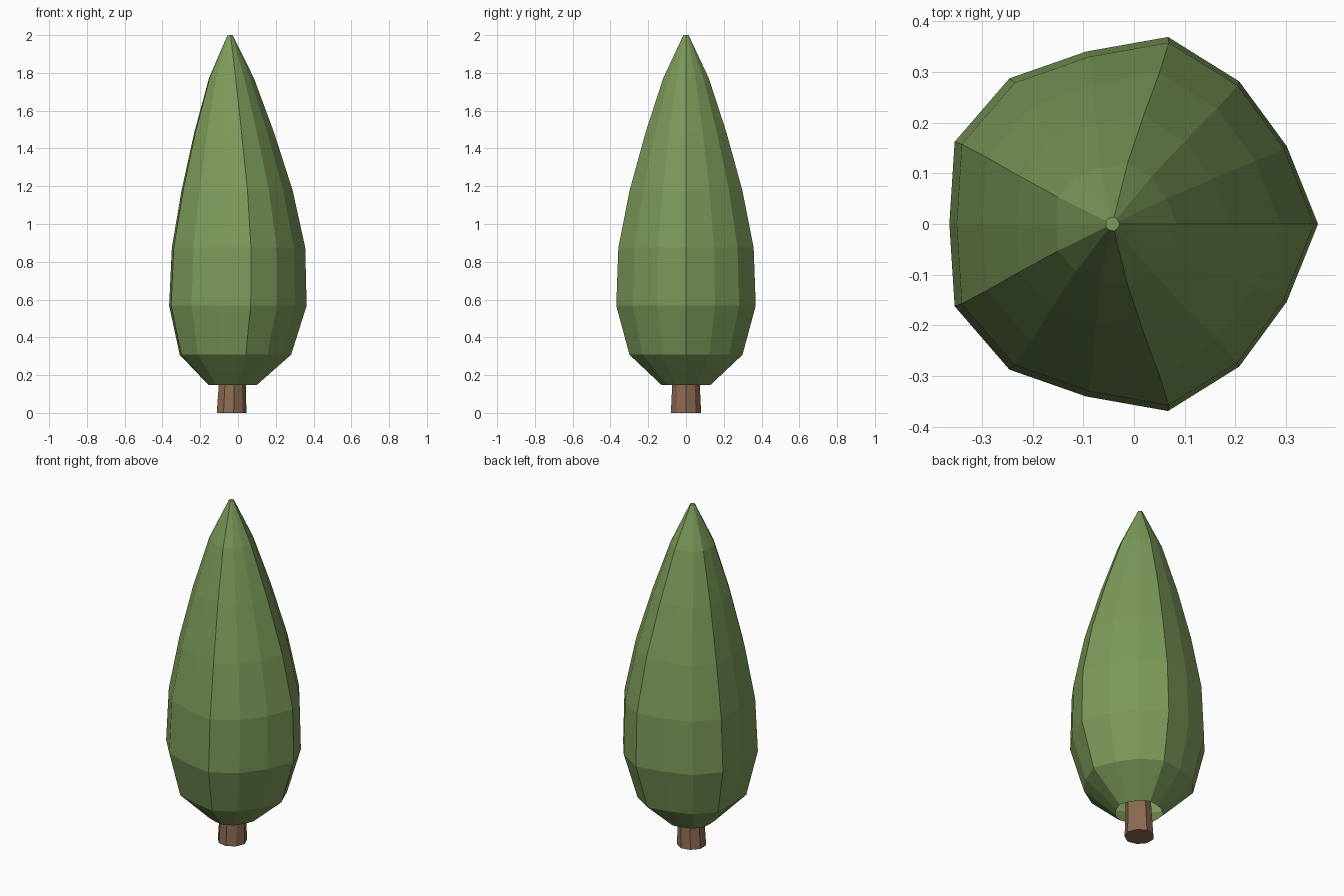
import bpy
import bmesh
from math import cos, sin, tau

cube = bpy.data.objects.get("Cube")
if cube:
    bpy.data.objects.remove(cube, do_unlink=True)


def make_material(name, rgb):
    mat = bpy.data.materials.new(name)
    mat.use_nodes = True
    mat.diffuse_color = (*rgb, 1)
    bsdf = next(n for n in mat.node_tree.nodes if n.type == 'BSDF_PRINCIPLED')
    bsdf.inputs["Base Color"].default_value = (*rgb, 1)
    bsdf.inputs["Roughness"].default_value = 0.9
    return mat


def ring_body(name, rings, sides, wobble, mat, cap_bottom, cap_top):
    """Loft faceted rings given as (height, radius, x offset)."""
    bm = bmesh.new()
    loops = []
    for z, radius, shift in rings:
        loop = []
        for i in range(sides):
            a = tau * i / sides
            r = radius * (1 + wobble * cos(5 * a))
            loop.append(bm.verts.new((shift + r * cos(a), r * sin(a), z)))
        loops.append(loop)
    for low, high in zip(loops, loops[1:]):
        for i in range(sides):
            j = (i + 1) % sides
            bm.faces.new((low[i], low[j], high[j], high[i]))
    if cap_bottom:
        bm.faces.new(loops[0][::-1])
    if cap_top:
        bm.faces.new(loops[-1])
    mesh = bpy.data.meshes.new(name)
    bm.to_mesh(mesh)
    bm.free()
    mesh.materials.append(mat)
    obj = bpy.data.objects.new(name, mesh)
    bpy.context.collection.objects.link(obj)
    return obj


leaf_green = make_material("leaf green", (0.20, 0.32, 0.10))
bark_brown = make_material("bark brown", (0.27, 0.15, 0.085))

# Foliage: a tall leaning teardrop, open underneath around the trunk
foliage_rings = [
    (0.148, 0.128, -0.034),
    (0.308, 0.295, -0.027),
    (0.568, 0.364, -0.017),
    (0.875, 0.353, -0.013),
    (1.178, 0.294, -0.018),
    (1.485, 0.211, -0.030),
    (1.772, 0.119, -0.040),
    (2.000, 0.0135, -0.0425),
]
ring_body("foliage", foliage_rings, 14, 0.045, leaf_green, False, True)

# Trunk: short tapered post that runs up inside the foliage
trunk_rings = [(0.0, 0.080, -0.037), (0.30, 0.066, -0.029)]
ring_body("trunk", trunk_rings, 9, 0.02, bark_brown, True, True)
